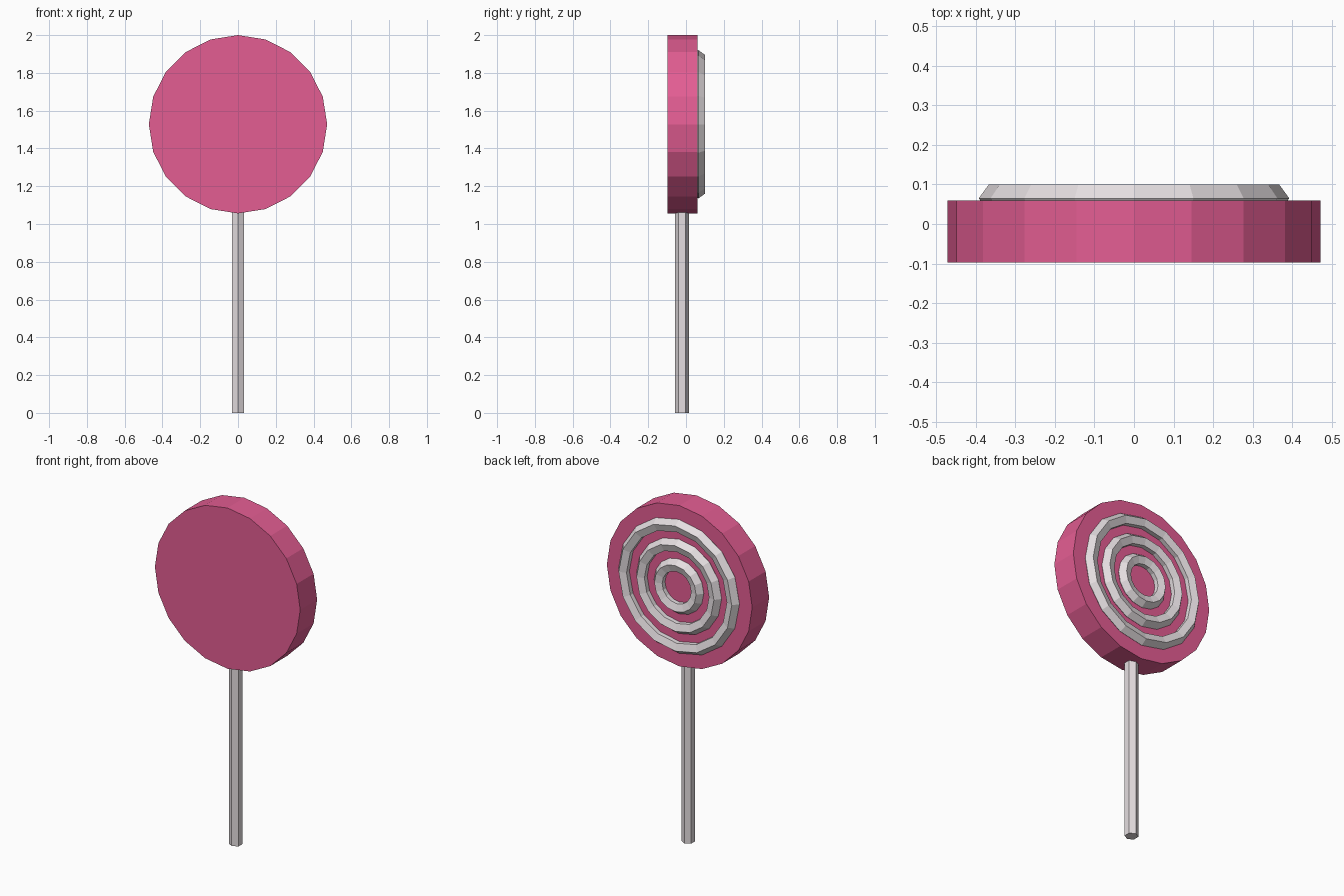
import bpy
from math import pi

cube = bpy.data.objects.get("Cube")
if cube:
    bpy.data.objects.remove(cube, do_unlink=True)


def make_material(name, rgb):
    mat = bpy.data.materials.new(name)
    mat.use_nodes = True
    colour = (*rgb, 1)
    mat.diffuse_color = colour
    mat.node_tree.nodes["Principled BSDF"].inputs["Base Color"].default_value = colour
    return mat


def finish(name, mat):
    obj = bpy.context.object
    obj.name = name
    obj.data.materials.append(mat)
    return obj


pink = make_material("candy pink", (0.77, 0.11, 0.29))
white = make_material("sugar white", (0.78, 0.73, 0.75))

CENTRE_Z = 1.528
RADIUS = 0.472

# Candy disc, standing upright
bpy.ops.mesh.primitive_cylinder_add(vertices=20, radius=RADIUS, depth=0.157,
                                    location=(0, -0.0185, CENTRE_Z),
                                    rotation=(pi / 2, 0, 0))
finish("candy_disc", pink)

# Hexagonal stick, reaching a little way into the disc
STICK_TOP = 1.1
bpy.ops.mesh.primitive_cylinder_add(vertices=6, radius=0.037, depth=STICK_TOP,
                                    location=(0, -0.021, STICK_TOP / 2))
finish("stick", white)

# Concentric icing rings, half sunk into the back face
for name, radius in (("outer", 0.356), ("middle", 0.24), ("inner", 0.124)):
    bpy.ops.mesh.primitive_torus_add(major_segments=16, minor_segments=5,
                                     major_radius=radius, minor_radius=0.037,
                                     location=(0, 0.065, CENTRE_Z),
                                     rotation=(pi / 2, 0, 0))
    finish(name + "_icing_ring", white)
